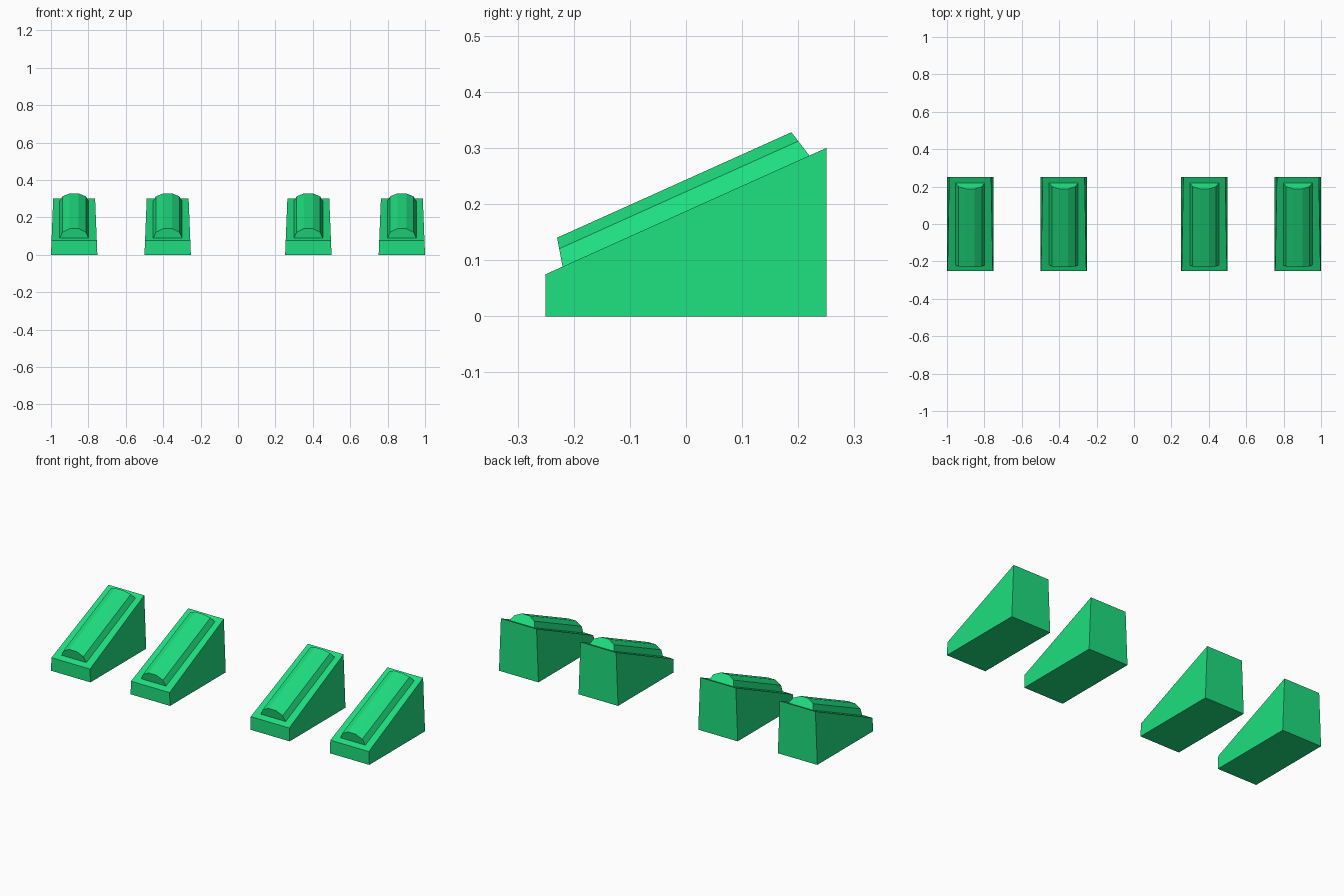
import bpy, math
from mathutils import Vector

if "Cube" in bpy.data.objects:
    bpy.data.objects.remove(bpy.data.objects["Cube"])

green = bpy.data.materials.new("green")
green.diffuse_color = (0.013, 0.73, 0.21, 1)
green.use_nodes = True
green.node_tree.nodes["Principled BSDF"].inputs["Base Color"].default_value = green.diffuse_color


def make(name, verts, faces, x):
    mesh = bpy.data.meshes.new(name)
    mesh.from_pydata(verts, [], faces)
    mesh.materials.append(green)
    obj = bpy.data.objects.new(name, mesh)
    obj.location.x = x
    bpy.context.collection.objects.link(obj)


def prism(ring_a, ring_b):
    """Join two matching rings into a closed solid."""
    n = len(ring_a)
    faces = [(i, n + i, n + (i + 1) % n, (i + 1) % n) for i in range(n)]
    faces += [tuple(range(n)), tuple(reversed(range(n, 2 * n)))]
    return ring_a + ring_b, faces


# Wedge body: side profile in (y, z), sides taper inward with height
profile = [(-0.25, 0), (0.25, 0), (0.25, 0.3), (-0.25, 0.075)]


def side(sign):
    return [(sign * (0.124 - 0.04 * z), y, z) for y, z in profile]


wedge = prism(side(-1), side(1))

# Five-sided arched bar lying on the slope, ends leaning inward
along = Vector((0, 0.5, 0.225)).normalized()
normal = Vector((0, -along.z, along.y))
base = Vector((0, 0, 0.1875))
SEG, HALF_W, HEIGHT, HALF_L = 5, 0.0775, 0.0537, 0.2412


def arch(sign):
    ring = []
    for i in range(SEG + 1):
        a = math.pi * i / SEG
        h = HEIGHT * math.sin(a)
        p = base + along * sign * (HALF_L - 0.24 * h) + normal * h
        ring.append((HALF_W * math.cos(a), p.y, p.z))
    return ring


bar = prism(arch(1), arch(-1))

# Four identical units, mirrored in pairs
for k, x in enumerate((-0.876, -0.376, 0.376, 0.876)):
    make(f"wedge_body_{k + 1}", *wedge, x)
    make(f"arched_bar_{k + 1}", *bar, x)

# Consistent outward normals
import bmesh
for obj in bpy.context.collection.objects:
    bm = bmesh.new()
    bm.from_mesh(obj.data)
    bmesh.ops.recalc_face_normals(bm, faces=bm.faces)
    bm.to_mesh(obj.data)
    bm.free()
